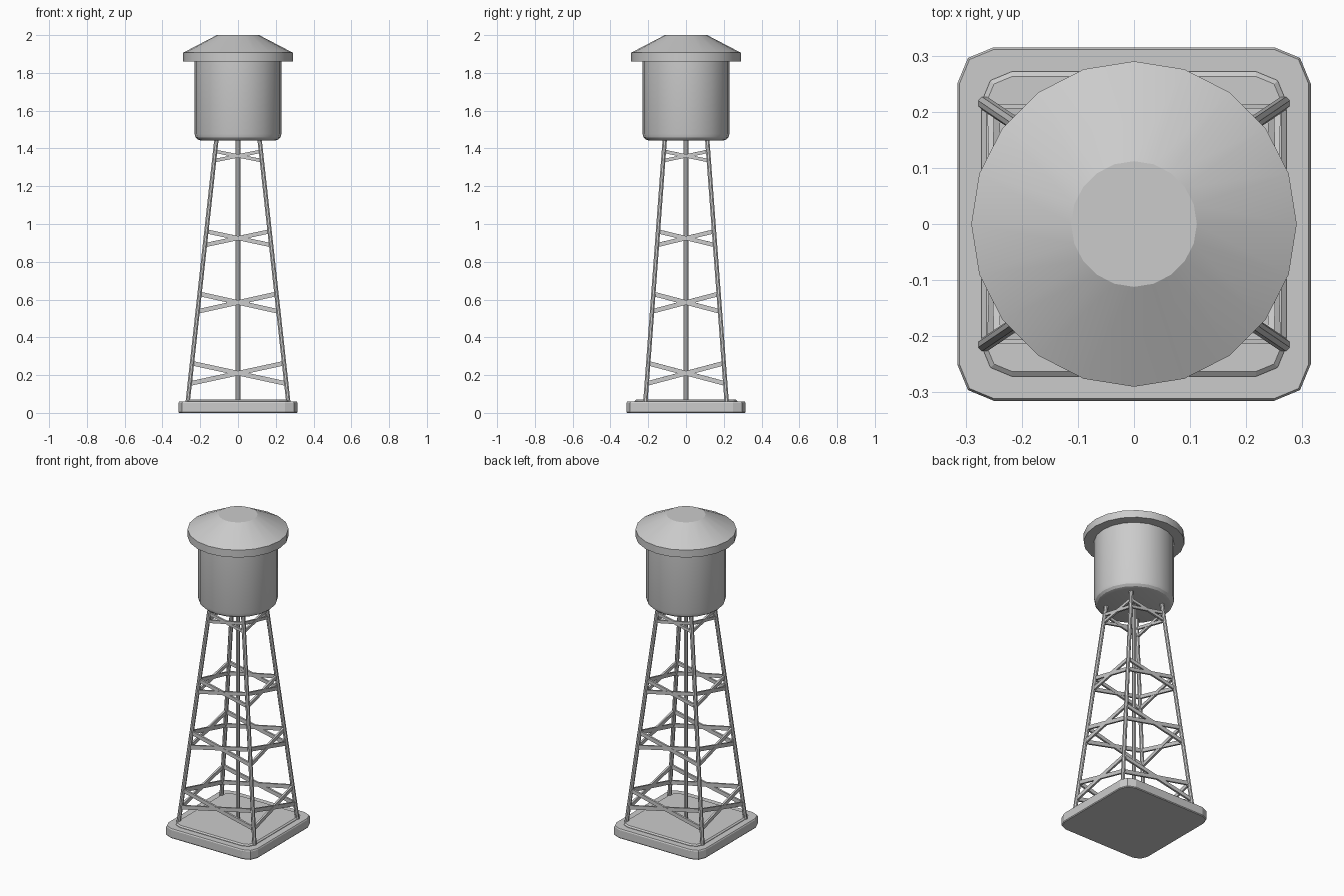
import bpy, bmesh
from math import pi, radians, cos, sin
from mathutils import Vector, Matrix

if "Cube" in bpy.data.objects:
    bpy.data.objects.remove(bpy.data.objects["Cube"])


def finish(name, bm, angle=25):
    bmesh.ops.recalc_face_normals(bm, faces=bm.faces)
    me = bpy.data.meshes.new(name)
    bm.to_mesh(me)
    bm.free()
    ob = bpy.data.objects.new(name, me)
    bpy.context.collection.objects.link(ob)
    if angle:
        bpy.ops.object.select_all(action='DESELECT')
        ob.select_set(True)
        bpy.context.view_layer.objects.active = ob
        bpy.ops.object.shade_smooth_by_angle(angle=radians(angle))
    return ob


def loft(name, rings, angle=25):
    """Join equal-length rings of points and cap both ends."""
    bm = bmesh.new()
    vs = [[bm.verts.new(p) for p in r] for r in rings]
    n = len(vs[0])
    for a, b in zip(vs, vs[1:]):
        for i in range(n):
            j = (i + 1) % n
            bm.faces.new((a[i], a[j], b[j], b[i]))
    bm.faces.new(vs[0][::-1])
    bm.faces.new(vs[-1])
    return finish(name, bm, angle)


def lathe(name, profile, sides=20):
    return loft(name, [[(r * cos(2 * pi * i / sides), r * sin(2 * pi * i / sides), z)
                        for i in range(sides)] for r, z in profile])


def slab(name, profile, corner):
    """Square slab with two-segment rounded corners; profile is (half size, z)."""
    size = max(h for h, z in profile)
    rings = []
    for h, z in profile:
        c = corner - (size - h)
        rings.append([((h - c) * sx + c * cos(radians(q + a)),
                       (h - c) * sy + c * sin(radians(q + a)), z)
                      for q, sx, sy in ((0, 1, 1), (90, -1, 1), (180, -1, -1), (270, 1, -1))
                      for a in (0, 45, 90)])
    return loft(name, rings, 0)


def rod(name, a, b, r, sides=8):
    ring = [Vector((r * cos(2 * pi * (i + .5) / sides), r * sin(2 * pi * (i + .5) / sides), 0))
            for i in range(sides)]
    return loft(name, [[a + p for p in ring], [b + p for p in ring]], 0)


def add_bar(bm, a, b, height, depth):
    """Flat bar from a to b, standing in the vertical plane through both ends."""
    x = (b - a).normalized()
    y = Vector((0, 0, 1)).cross(x).normalized()
    z = x.cross(y)
    m = Matrix((x, y, z)).transposed().to_4x4()
    m.translation = (a + b) / 2
    bmesh.ops.create_cube(bm, size=1,
                          matrix=m @ Matrix.Diagonal(((b - a).length, depth, height, 1)))


# Base slab and raised plate
slab("base_slab", [(.311, 0), (.315, .005), (.315, .053), (.311, .06)], .065)
slab("base_plate", [(.272, .055), (.272, .063), (.263, .07)], .055)

# Tank and roof
lathe("tank", [(.195, 1.442), (.213, 1.447), (.225, 1.459), (.23, 1.477), (.23, 1.87)])
lathe("roof", [(.29, 1.86), (.29, 1.907), (.112, 2.0)])


# Splayed legs
def leg_point(sx, sy, z):
    t = (z - .06) / 1.38
    return Vector((sx * (.266 - .151 * t), sy * (.215 - .102 * t), z))


corners = [(1, 1), (-1, 1), (-1, -1), (1, -1)]
for i, (sx, sy) in enumerate(corners):
    rod(f"leg_{i + 1}", leg_point(sx, sy, .055), leg_point(sx, sy, 1.455), .0125)

# Central riser pipe
rod("riser_pipe", Vector((0, 0, .065)), Vector((0, 0, 1.45)), .013)

# Crossed braces: low end, high end, bar height
levels = [(.155, .263, .024), (.537, .63, .024), (.888, .961, .022), (1.335, 1.385, .018)]
for k, (lo, hi, h) in enumerate(levels):
    bm = bmesh.new()
    for i in range(4):
        p, q = corners[i], corners[(i + 1) % 4]
        add_bar(bm, leg_point(*p, lo), leg_point(*q, hi), h, .012)
        add_bar(bm, leg_point(*p, hi), leg_point(*q, lo), h, .012)
    finish(f"cross_braces_{k + 1}", bm, 0)
